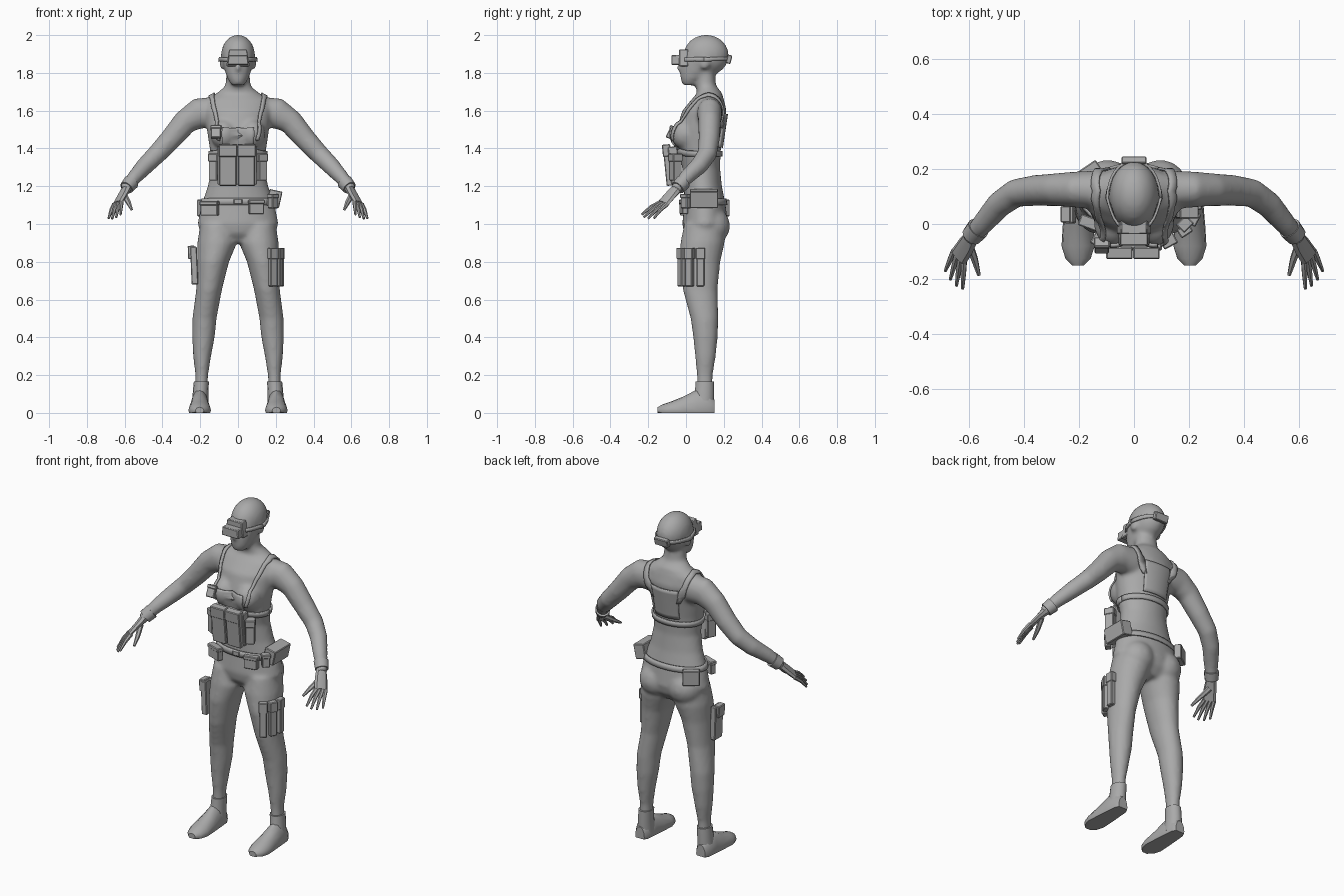
import bpy, bmesh, math
from mathutils import Vector, Matrix
from mathutils.bvhtree import BVHTree

cube = bpy.data.objects.get("Cube")
if cube:
    bpy.data.objects.remove(cube, do_unlink=True)

grey = bpy.data.materials.new("plain_grey")
grey.use_nodes = True
grey.diffuse_color = (0.4, 0.4, 0.4, 1)
grey.node_tree.nodes["Principled BSDF"].inputs["Base Color"].default_value = grey.diffuse_color
X, Y, Z = Vector((1, 0, 0)), Vector((0, 1, 0)), Vector((0, 0, 1))
SIDES = (("left", 1), ("right", -1))
made = []


def finish(name, bm):
    bmesh.ops.recalc_face_normals(bm, faces=bm.faces[:])
    mesh = bpy.data.meshes.new(name)
    bm.to_mesh(mesh)
    bm.free()
    mesh.materials.append(grey)
    obj = bpy.data.objects.new(name, mesh)
    bpy.context.collection.objects.link(obj)
    made.append(obj)
    return obj


def loft(bm, rings, side=1, sides=20, axis=None, ref=Y, floor=False):
    """Skin elliptical rings (centre, radius_u, radius_v) along a path."""
    loops = []
    for i, (centre, ru, rv) in enumerate(rings):
        ahead = Vector(rings[min(i + 1, len(rings) - 1)][0])
        t = (axis or ahead - Vector(rings[max(i - 1, 0)][0])).normalized()
        u = ref.cross(t).normalized()
        v = t.cross(u)
        loop = []
        for k in range(sides):
            a = math.tau * k / sides
            p = Vector(centre) + u * ru * math.cos(a) + v * rv * math.sin(a)
            loop.append(bm.verts.new((p.x * side, p.y, max(p.z, 0) if floor else p.z)))
        loops.append(loop)
    for a, b in zip(loops, loops[1:]):
        for k in range(sides):
            n = (k + 1) % sides
            bm.faces.new((a[k], a[n], b[n], b[k]))
    bm.faces.new(loops[0])
    bm.faces.new(loops[-1])


def upright(rows):
    """Rows of (z, x_min, x_max, y_front, y_back) as horizontal rings."""
    return [(((a + b) / 2, (f + r) / 2, z), (b - a) / 2, (r - f) / 2) for z, a, b, f, r in rows]


def ball(bm, centre, radii):
    m = Matrix.Translation(centre) @ Matrix.Diagonal((*radii, 1))
    bmesh.ops.create_uvsphere(bm, u_segments=24, v_segments=16, radius=1, matrix=m)


def box(name, loc, size, turn=0, tilt=0, lean=0, top=1):
    bm = bmesh.new()
    bmesh.ops.create_cube(bm, size=1)
    for v in bm.verts:
        if v.co.z > 0:
            v.co.x *= top
    bmesh.ops.scale(bm, vec=size, verts=bm.verts[:])
    bmesh.ops.bevel(bm, geom=bm.edges[:], offset=0.004, segments=1, affect='EDGES')
    rot = Matrix.Rotation(turn, 4, 'Z') @ Matrix.Rotation(tilt, 4, 'X') @ Matrix.Rotation(lean, 4, 'Y')
    bm.transform(Matrix.Translation(loc) @ rot)
    return finish(name, bm)


def pouch(name, loc, size, **turns):
    """Pouch body with a slightly larger flap on its upper third."""
    box(name, loc, size, **turns)
    w, d, h = size
    lid = box(name + "_flap", (0, 0, 0), (w + 0.006, d + 0.008, h * 0.3), **turns)
    rot = Matrix.Rotation(turns.get("turn", 0), 3, 'Z') @ Matrix.Rotation(turns.get("tilt", 0), 3, 'X')
    rot = rot @ Matrix.Rotation(turns.get("lean", 0), 3, 'Y')
    lid.location = Vector(loc) + rot @ Vector((0, 0, h * 0.37))


# Body: torso, neck, head, limbs fused into one skin
bm = bmesh.new()
torso = [(.90, .12, .03, .17), (.95, .19, -.01, .21), (1, .215, -.02, .222), (1.1, .195, -.01, .21),
         (1.2, .16, -.01, .19), (1.3, .14, -.02, .18), (1.4, .15, -.045, .185), (1.5, .165, -.05, .2),
         (1.6, .18, -.02, .215), (1.66, .17, .03, .2), (1.695, .11, .06, .19), (1.73, .068, .05, .16),
         (1.82, .06, .05, .15)]
loft(bm, upright([(z, -w, w, f, r) for z, w, f, r in torso]), sides=32, axis=Z)
face = [(1.735, .035, -.018, .05), (1.77, .056, -.03, .1), (1.81, .07, -.032, .15),
        (1.86, .083, -.028, .19), (1.91, .084, -.015, .2)]
loft(bm, upright([(z, -w, w, f, r) for z, w, f, r in face]), axis=Z)
ball(bm, (0, .107, 1.893), (.09, .12, .109))
ball(bm, (0, -.03, 1.83), (.014, .022, .022))
leg = upright([(1, .02, .2, -.01, .2), (.9, .005, .216, -.03, .205), (.8, .047, .217, -.037, .182),
               (.65, .085, .222, -.017, .167), (.5, .113, .242, .024, .172), (.4, .123, .243, .038, .168),
               (.3, .142, .238, .048, .158), (.2, .158, .226, .057, .142), (.08, .162, .228, .057, .142)])
arm = [((.12, .125, 1.59), .085, .07), ((.21, .125, 1.585), .082, .066), ((.28, .125, 1.54), .066, .06),
       ((.36, .122, 1.445), .058, .056), ((.43, .112, 1.37), .052, .052), ((.49, .07, 1.31), .048, .048),
       ((.55, .0, 1.245), .039, .04), ((.6, -.055, 1.18), .03, .03)]
for label, s in SIDES:
    loft(bm, leg, s, axis=Z)
    loft(bm, arm, s)
    ball(bm, (s * .075, .0, 1.475), (.07, .08, .08))
    ball(bm, (s * .095, .135, .99), (.1, .098, .1))
    ball(bm, (s * .087, .1, 1.85), (.012, .024, .034))
body = finish("body", bm)
remesh = body.modifiers.new("fuse", 'REMESH')
remesh.mode = 'VOXEL'
remesh.voxel_size = 0.011
remesh.use_smooth_shade = True
relax = body.modifiers.new("relax", 'SMOOTH')
relax.factor = 0.5
relax.iterations = 8

# Hands and feet
PALM = Vector((.54, -.24, .67))
little, index = Vector((.655, -.1, 1.105)), Vector((.617, -.135, 1.115))
little_tip, index_tip = Vector((.685, -.17, 1.03)), Vector((.622, -.235, 1.05))
for label, s in SIDES:
    bm = bmesh.new()
    loft(bm, [((.585, -.04, 1.195), .028, .026), ((.61, -.08, 1.155), .036, .018),
              ((.637, -.12, 1.11), .038, .014)], s, 8, ref=PALM)
    for k in range(4):
        f = k / 3
        root, tip = index.lerp(little, f), index_tip.lerp(little_tip, f)
        if 0 < f < 1:
            tip += (tip - root) * 0.12
        bend = root.lerp(tip, 0.5) + Z * 0.008
        loft(bm, [(root, .012, .012), (bend, .0105, .0105), (tip, .006, .006)], s, 6, ref=PALM)
    loft(bm, [((.6, -.07, 1.15), .016, .016), ((.578, -.13, 1.11), .013, .013),
              ((.563, -.185, 1.077), .007, .007)], s, 6, ref=PALM)
    finish(label + "_hand", bm)

    bm = bmesh.new()
    outline = [(.15, .03, .07), (.125, .044, .1), (.06, .05, .125), (-.01, .056, .088),
               (-.08, .06, .06), (-.125, .046, .045), (-.15, .022, .03)]
    loft(bm, [((.203, y, .012), w, h - .012) for y, w, h in outline], s, 16, -Y, Z, True)
    finish(label + "_boot", bm)
    bm = bmesh.new()
    loft(bm, upright([(.02, .155, .245, .03, .148), (.1, .157, .24, .045, .15),
                      (.165, .154, .234, .05, .15)]), s, 14, Z)
    finish(label + "_boot_shaft", bm)
    bm = bmesh.new()
    loft(bm, [((.565, -.015, 1.222), .042, .042), ((.59, -.044, 1.192), .038, .038)], s, 12)
    finish(label + "_wrist_cuff", bm)

# Cloth strips laid on the skin
skin = BVHTree.FromObject(body, bpy.context.evaluated_depsgraph_get())


def strip(name, path, across, cols=2, steps=6, closed=False):
    pts = [Vector(p) for p in path]
    if closed:
        pts.append(pts[0])
    dense = [a.lerp(b, k / steps) for a, b in zip(pts, pts[1:]) for k in range(steps)] + [pts[-1]]
    bm = bmesh.new()
    rows = []
    for p in dense:
        row = []
        for j in range(cols + 1):
            hit, normal, _, _ = skin.find_nearest(p + Vector(across) * (j / cols - 0.5))
            row.append(bm.verts.new(hit + normal * 0.006))
        rows.append(row)
    for a, b in zip(rows, rows[1:]):
        for j in range(cols):
            bm.faces.new((a[j], a[j + 1], b[j + 1], b[j]))
    obj = finish(name, bm)
    obj.modifiers.new("thickness", 'SOLIDIFY').thickness = 0.009
    obj.modifiers["thickness"].offset = 0


def hoop(z, rx, ry, cy):
    return [(rx * math.cos(a), cy + ry * math.sin(a), z) for a in (math.tau * k / 32 for k in range(32))]


strip("belt", hoop(1.12, .2, .13, .1), Z * .035, steps=1, closed=True)
strip("rig_band", hoop(1.37, .17, .15, .08), Z * .03, steps=1, closed=True)
strip("goggle_strap", hoop(1.872, .1, .14, .095), Z * .022, steps=1, closed=True)
strip("back_panel", [(0, .22, 1.4), (0, .24, 1.58)], X * .2, 10, 8)
strip("chest_panel", [(0, -.1, 1.38), (0, -.1, 1.52)], X * .18, 10, 8)
for label, s in SIDES:
    strip(label + "_shoulder_strap", [(s * .115, -.1, 1.43), (s * .13, -.06, 1.55), (s * .15, .04, 1.68),
          (s * .148, .12, 1.71), (s * .13, .23, 1.62), (s * .1, .23, 1.5)], X * .03)

# Goggles and rear buckle
box("goggles", (0, -.04, 1.868), (.112, .076, .052), top=.9)
box("goggle_frame", (0, -.012, 1.88), (.125, .05, .09), top=.75)
box("goggle_battery", (0, .228, 1.872), (.09, .026, .046), tilt=-.25)

# Chest rig pouches
for label, s in SIDES:
    pouch(label + "_chest_pouch", (s * .049 - .004, -.095, 1.31), (.09, .036, .215), tilt=.1)
    pouch(label + "_rib_pouch", (s * .122, -.055, 1.3), (.05, .05, .14), turn=s * .5)
box("rig_backing", (-.004, -.062, 1.31), (.21, .05, .2), tilt=.1)
pouch("radio_pouch", (-.117, -.08, 1.485), (.052, .03, .068), tilt=-.45)

# Belt pouches
pouch("right_front_pouch", (-.15, .0, 1.082), (.095, .035, .075), turn=-.35)
pouch("left_front_pouch", (.097, -.012, 1.09), (.08, .03, .075), turn=.2)
box("belt_buckle", (0, -.015, 1.12), (.045, .016, .03))
box("left_hip_pouch", (.192, .095, 1.135), (.07, .15, .088), lean=.22)
pouch("left_small_pouch", (.185, .0, 1.12), (.045, .035, .075), turn=.8)
box("right_back_pouch", (-.168, .19, 1.085), (.095, .04, .088), turn=.6)

# Thigh holster and magazines
box("holster", (-.232, .04, .78), (.035, .075, .2), lean=-.04)
box("holster_flap", (-.247, .035, .85), (.036, .06, .07), lean=-.04)
for k in range(3):
    a = math.radians(30 * k - 57)
    place = Vector((.133 + .095 * math.cos(a), .07 + .112 * math.sin(a), .77))
    pouch(f"thigh_magazine_{k + 1}", place, (.03, .042, .2), turn=a)

# Smooth shading with sharp creases
bpy.ops.object.select_all(action='DESELECT')
for obj in made:
    obj.select_set(True)
bpy.context.view_layer.objects.active = body
bpy.ops.object.shade_smooth_by_angle(angle=math.radians(35))
